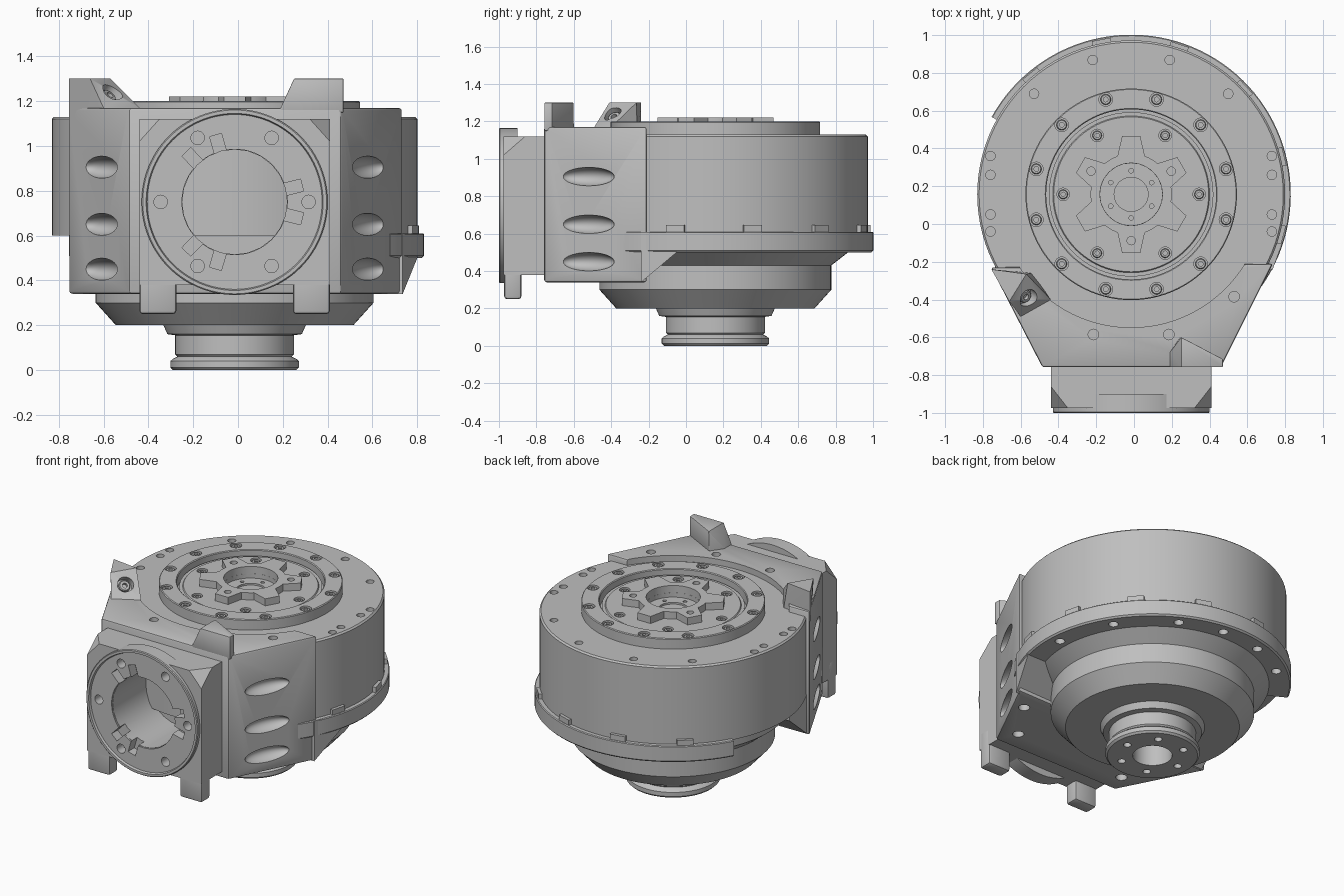
import bpy, bmesh
from math import radians, cos, sin, pi
from mathutils import Matrix, Vector

if "Cube" in bpy.data.objects:
    bpy.data.objects.remove(bpy.data.objects["Cube"], do_unlink=True)

CX, CY, PZ = -0.015, 0.157, 0.75      # main axis and height of the front port
AXIS = Matrix.Translation((CX, CY, 0))
PORT = Matrix.Translation((CX, 0, PZ)) @ Matrix.Rotation(pi / 2, 4, "X")  # local z -> -y

grey = bpy.data.materials.new("metal grey")
grey.use_nodes = True
grey.diffuse_color = (0.52, 0.52, 0.52, 1)
grey.node_tree.nodes["Principled BSDF"].inputs["Base Color"].default_value = (0.52, 0.52, 0.52, 1)


def finish(name, bm, matrix=Matrix()):
    bmesh.ops.recalc_face_normals(bm, faces=bm.faces)
    bm.transform(matrix)
    me = bpy.data.meshes.new(name)
    bm.to_mesh(me)
    bm.free()
    me.materials.append(grey)
    me.shade_smooth()
    me.set_sharp_from_angle(angle=radians(30))
    ob = bpy.data.objects.new(name, me)
    bpy.context.collection.objects.link(ob)
    return ob


def lathe(name, profile, matrix=AXIS, start=0, sweep=360, steps=96, closed=False):
    bm = bmesh.new()
    rot = Matrix.Rotation(radians(start), 3, "Z")
    vs = [bm.verts.new(rot @ Vector((r, 0, z))) for r, z in profile]
    pairs = list(zip(vs, vs[1:])) + ([(vs[-1], vs[0])] if closed else [])
    edges = [bm.edges.new(p) for p in pairs]
    bmesh.ops.spin(bm, geom=vs + edges, axis=(0, 0, 1), cent=(0, 0, 0),
                   angle=radians(sweep), steps=steps)
    bmesh.ops.remove_doubles(bm, verts=bm.verts, dist=1e-4)
    if sweep < 360:
        bmesh.ops.holes_fill(bm, edges=[e for e in bm.edges if e.is_boundary], sides=0)
    return finish(name, bm, matrix)


def hull(name, points, bevel=0.0):
    bm = bmesh.new()
    for p in points:
        bm.verts.new(p)
    bmesh.ops.convex_hull(bm, input=bm.verts)
    bmesh.ops.dissolve_limit(bm, angle_limit=0.02, verts=bm.verts, edges=bm.edges)
    if bevel:
        bmesh.ops.bevel(bm, geom=bm.edges, offset=bevel, segments=2, profile=0.5,
                        affect="EDGES", clamp_overlap=True)
    return finish(name, bm)


def prism(outline, low, high):
    return [(x, y, z) for x, y in outline for z in (low, high)]


def box(x0, x1, y0, y1, z0, z1):
    return prism([(x0, y0), (x1, y0), (x1, y1), (x0, y1)], z0, z1)


def cylinder(bm, matrix, radius, depth, segments=24):
    bmesh.ops.create_cone(bm, cap_ends=True, segments=segments, radius1=radius,
                          radius2=radius, depth=depth, matrix=matrix)


def cut(parts, bm):
    """Subtract the cutter mesh from each part."""
    cutter = finish("cutter", bm)
    cutter.hide_render = True
    for ob in parts:
        mod = ob.modifiers.new("cut", "BOOLEAN")
        mod.operation, mod.solver, mod.object = "DIFFERENCE", "EXACT", cutter
        dg = bpy.context.evaluated_depsgraph_get()
        me = bpy.data.meshes.new_from_object(ob.evaluated_get(dg))
        ob.modifiers.clear()
        ob.data = me
        me.shade_smooth()
        me.set_sharp_from_angle(angle=radians(30))
    bpy.data.objects.remove(cutter, do_unlink=True)


def polar(radius, degrees, z=0.0):
    a = radians(degrees)
    return Matrix.Translation((CX + radius * cos(a), CY + radius * sin(a), z))


def holes(parts, spots, radius, depth):
    bm = bmesh.new()
    for m in spots:
        cylinder(bm, m, radius, depth * 2)
    cut(parts, bm)


def bolt(name, matrix, r):
    lathe(name, [(0, -0.02), (r * 0.45, -0.02), (r * 0.45, 0), (r * 0.85, 0),
                 (r, -0.006), (r, -0.05), (0, -0.05)], matrix, steps=16)


# Main round housing
housing = lathe("housing", [(0, 0.6), (0.815, 0.6), (0.815, 1.12), (0.805, 1.13), (0, 1.13)])
top_pins = [polar(0.74, a, 1.13) for a in (74, 106, 46, 134)]
top_pins += [Matrix.Translation((CX + s * 0.745, y, 1.13)) for s in (-1, 1)
             for y in (0.36, 0.26, 0.05, -0.04)]
holes([housing], top_pins, 0.025, 0.04)

# Rim flange with a gap on one side
flange = lathe("rim_flange", [(0.6, 0.5), (0.835, 0.5), (0.845, 0.51), (0.845, 0.605),
                              (0.84, 0.61), (0.6, 0.61)],
               start=-35, sweep=186, steps=60, closed=True)
holes([flange], [polar(0.77, a, 0.5) for a in (3, 32, 62, 84, 106, 128)], 0.03, 0.06)
for i in range(6):
    spot = polar(0.815, -15 + 29 * i, 0.62) @ Matrix.Rotation(radians(-15 + 29 * i), 4, "Z")
    bm = bmesh.new()
    bmesh.ops.create_cube(bm, size=1, matrix=spot @ Matrix.Diagonal((0.04, 0.1, 0.05, 1)))
    finish("rim_tab", bm)

# Lower bowl, output hub and foot
lathe("lower_bowl", [(0, 0.62), (0.71, 0.62), (0.71, 0.5), (0.62, 0.43), (0.62, 0.3),
                     (0.53, 0.2), (0, 0.2)])
foot = lathe("output_hub", [(0, 0.16), (0.12, 0.16), (0.12, 0), (0.275, 0), (0.287, 0.012),
                            (0.287, 0.04), (0.275, 0.05), (0.255, 0.06), (0.265, 0.07),
                            (0.265, 0.155), (0.3, 0.16), (0.32, 0.205), (0, 0.205)])
holes([foot], [polar(0.2, 60 * i) for i in range(6)], 0.024, 0.03)

# Top bearing ring and sunken disc
ring = lathe("bearing_ring", [(0.45, 1.1), (0.56, 1.1), (0.56, 1.195), (0.555, 1.2),
                              (0.455, 1.2), (0.45, 1.195)], closed=True)
ring_spots = [polar(0.52, 15 + 30 * i, 1.2) for i in range(12)]
holes([ring], ring_spots, 0.036, 0.03)
disc = lathe("output_disc", [(0, 1.1), (0.435, 1.1), (0.435, 1.165), (0.415, 1.165),
                             (0.41, 1.172), (0, 1.172)])
disc_spots = [polar(0.36, 60 * i, 1.172) for i in range(6)]
holes([disc], disc_spots, 0.033, 0.03)
for m in ring_spots:
    bolt("ring_bolt", m @ Matrix.Translation((0, 0, -0.005)), 0.028)
for m in disc_spots:
    bolt("disc_bolt", m @ Matrix.Translation((0, 0, -0.005)), 0.025)

# Six-armed star with centre socket
lathe("star_ring", [(0.165, 1.16), (0.215, 1.16), (0.215, 1.22), (0.165, 1.22)], closed=True)
arms = []
for i in range(6):
    arm = hull("star_arm", box(0.19, 0.31, -0.048, 0.048, 1.16, 1.22) +
               prism([(0.19, -0.075), (0.19, 0.075)], 1.16, 1.22))
    arm.data.transform(AXIS @ Matrix.Rotation(radians(30 + 60 * i), 4, "Z"))
    arms.append(arm)
holes(arms[::2], [polar(0.245, a, 1.22) for a in (30, 150, 270)], 0.022, 0.03)
holes([disc], [AXIS @ Matrix.Translation((0, 0, 1.172))], 0.165, 0.03)
holes([disc], [polar(0.125, 30 + 60 * i, 1.142) for i in range(6)], 0.012, 0.02)
holes([disc], [AXIS @ Matrix.Translation((0, 0, 1.142))], 0.09, 0.015)

# Front block, with skirts running back under the rim
block = hull("front_block", prism([(-0.485, -0.758), (0.46, -0.758), (0.735, -0.21),
                                   (-0.757, -0.23)], 0.34, 1.17), 0.012)
bm = bmesh.new()
cylinder(bm, AXIS @ Matrix.Translation((0, 0, 1.325)), 0.705, 0.4, 96)
cut([block], bm)
for s, end in ((-1, 0.735), (1, 0.8)):
    x = 0.735
    hull("block_skirt", [(s * k, y, z) for y, zs, xs in
                         ((-0.24, (0.34, 0.61), (0.45, x)), (-0.05, (0.5, 0.61), (0.5, end)))
                         for z in zs for k in xs])

# Finger scallops on both slanted sides
bm = bmesh.new()
for s in (-1, 1):
    turn = Matrix.Rotation(s * radians(63), 4, "Z")
    for z in (0.905, 0.65, 0.45):
        m = Matrix.Translation((s * 0.605 + CX, -0.525, z)) @ turn
        bmesh.ops.create_uvsphere(bm, u_segments=32, v_segments=16, radius=1,
                                  matrix=m @ Matrix.Diagonal((0.155, 0.07, 0.05, 1)))
cut([block], bm)
pins = [Matrix.Translation(p) for p in ((-0.215, -0.585, 1.17), (0.185, -0.585, 1.17),
                                        (0.53, -0.385, 1.17))]
holes([block], pins, 0.028, 0.03)
holes([block], [Matrix.Translation((x, y, 0.34)) for x, y in
                ((-0.6, -0.35), (0.58, -0.35), (-0.42, -0.62), (0.4, -0.62))], 0.035, 0.06)

# Raised posts on the block
hull("front_post", prism([(0.25, -0.757), (0.47, -0.757), (0.47, -0.715), (0.28, -0.615),
                          (0.25, -0.6)], 1.15, 1.3) +
     prism([(0.19, -0.757), (0.19, -0.68), (0.245, -0.6)], 1.15, 1.17), 0.004)
wedge = hull("bolt_post", [(-0.755, -0.24, 1.1), (-0.755, -0.24, 1.3), (-0.57, -0.265, 1.3),
                           (-0.66, -0.41, 1.3), (-0.44, -0.4, 1.17), (-0.6, -0.49, 1.17),
                           (-0.44, -0.4, 1.1), (-0.6, -0.49, 1.1), (-0.54, -0.26, 1.1)])
tilt = Vector((0.0182, -0.0117, 0.0228)).to_track_quat("Z", "Y").to_matrix().to_4x4()
face = Matrix.Translation((-0.565, -0.39, 1.235)) @ tilt
holes([wedge], [face], 0.05, 0.04)
bolt("post_bolt", face @ Matrix.Translation((0, 0, -0.01)), 0.036)

# Front motor mount: chamfered square body, legs and round face
mount = hull("mount_body", box(-0.44, 0.41, -0.86, -0.74, 0.38, 1.12) + [
    (x, -0.975, z) for x, z in ((-0.44, 0.38), (0.41, 0.38), (0.41, 1.02), (0.32, 1.12),
                                (-0.35, 1.12), (-0.44, 1.02))])
for x0, x1 in ((-0.44, -0.275), (0.245, 0.41)):
    hull("mount_leg", box(x0, x1, -0.972, -0.88, 0.25, 0.5), 0.015)
port = lathe("mount_face", [(0.235, 0.9), (0.415, 0.9), (0.415, 0.995), (0.41, 1.0),
                            (0.395, 1.0), (0.39, 0.985), (0.235, 0.985)], PORT, closed=True)
front = [port, mount, block]
holes(front, [PORT @ Matrix.Translation((0, 0, 0.85))], 0.234, 0.25)
rim = [PORT @ Matrix.Rotation(radians(60 * i), 4, "Z") @ Matrix.Translation((0.33, 0, 1))
       for i in range(6)]
holes(front[:2], rim, 0.03, 0.08)

# Paired key slots around the port
bm = bmesh.new()
for a in (0, 120, 240):
    for d in (-14, 14):
        spin = PORT @ Matrix.Rotation(radians(a + d), 4, "Z") @ Matrix.Translation((0.26, 0, 0.98))
        bmesh.ops.create_cube(bm, size=1, matrix=spin @ Matrix.Diagonal((0.1, 0.055, 0.12, 1)))
cut(front[:2], bm)
